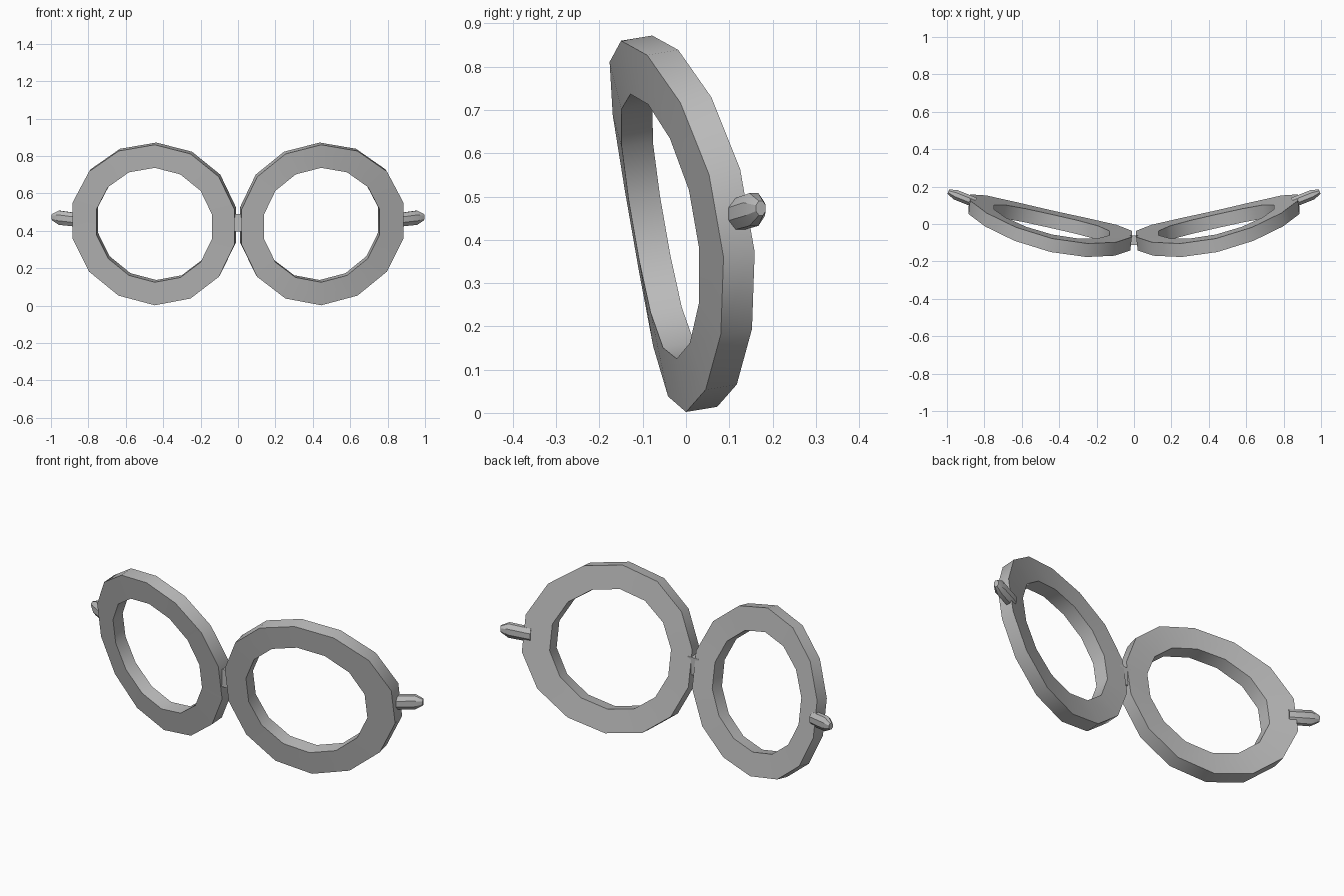
import bpy, bmesh
from math import sin, cos, pi, radians
from mathutils import Vector

cube = bpy.data.objects.get("Cube")
if cube:
    bpy.data.objects.remove(cube)

grey = bpy.data.materials.new("plain_grey")
grey.use_nodes = True
GREY = (0.5, 0.5, 0.5, 1)
grey.diffuse_color = GREY
grey.node_tree.nodes["Principled BSDF"].inputs["Base Color"].default_value = GREY


def finish(name, bm):
    """Turn a bmesh into a named object, smooth except at sharp edges."""
    bmesh.ops.recalc_face_normals(bm, faces=bm.faces)
    mesh = bpy.data.meshes.new(name)
    bm.to_mesh(mesh)
    bm.free()
    mesh.materials.append(grey)
    obj = bpy.data.objects.new(name, mesh)
    bpy.context.collection.objects.link(obj)
    bpy.ops.object.select_all(action='DESELECT')
    obj.select_set(True)
    bpy.context.view_layer.objects.active = obj
    bpy.ops.object.shade_smooth_by_angle(angle=radians(32))
    return obj


def bridge_loops(bm, a, b):
    """Join two vertex loops of equal length with quads."""
    for i in range(len(a)):
        j = (i + 1) % len(a)
        bm.faces.new((a[i], a[j], b[j], b[i]))


def rim_point(angle, scale, depth, side):
    """Point on a tilted rim that wraps gently round the face."""
    c, s = scale * cos(angle), scale * sin(angle)
    x = 0.445 + 0.4436 * c + 0.0075 * c * c
    y = -0.075 + 0.1 * c - 0.075 * s + 0.05 * c * c
    z = 0.431 + 0.429 * s + 0.018 * c + 0.007 * c * c
    offset = Vector((-0.008, 0.072, 0.012)) * depth
    return Vector((side * (x + offset.x), y + offset.y, z + offset.z))


def lens_rim(name, side, sides=14):
    bm = bmesh.new()
    # front outer, back outer, back inner, front inner
    loops = [[bm.verts.new(rim_point(pi / 2 + 2 * pi * i / sides, scale, depth, side))
              for i in range(sides)]
             for scale, depth in ((1, 0), (1, 1), (0.713, 1), (0.713, 0))]
    for k in range(4):
        bridge_loops(bm, loops[k], loops[(k + 1) % 4])
    finish(name, bm)


def hinge_peg(name, side, sides=8):
    bm = bmesh.new()
    across = Vector((-0.37, 0.93, 0))
    # centre, half thickness, half height of each section
    sections = (((0.85, 0.115, 0.457), 0.029, 0.039),
                ((0.955, 0.157, 0.47), 0.029, 0.041),
                ((0.993, 0.173, 0.473), 0.013, 0.018))
    loops = []
    for centre, thick, high in sections:
        loop = []
        for i in range(sides):
            a = 2 * pi * (i + 0.5) / sides
            p = Vector(centre) + across * thick * cos(a) + Vector((0, 0, high * sin(a)))
            loop.append(bm.verts.new((side * p.x, p.y, p.z)))
        loops.append(loop)
    bridge_loops(bm, loops[0], loops[1])
    bridge_loops(bm, loops[1], loops[2])
    bm.faces.new(loops[0])
    bm.faces.new(loops[2])
    finish(name, bm)


for label, side in (("left", 1), ("right", -1)):
    lens_rim(label + "_lens_rim", side)
    hinge_peg(label + "_hinge_peg", side)

# Nose bridge block between the rims
bm = bmesh.new()
bmesh.ops.create_cube(bm, size=1)
bmesh.ops.scale(bm, vec=(0.07, 0.052, 0.095), verts=bm.verts)
bmesh.ops.translate(bm, vec=(0, -0.087, 0.443), verts=bm.verts)
finish("nose_bridge", bm)
